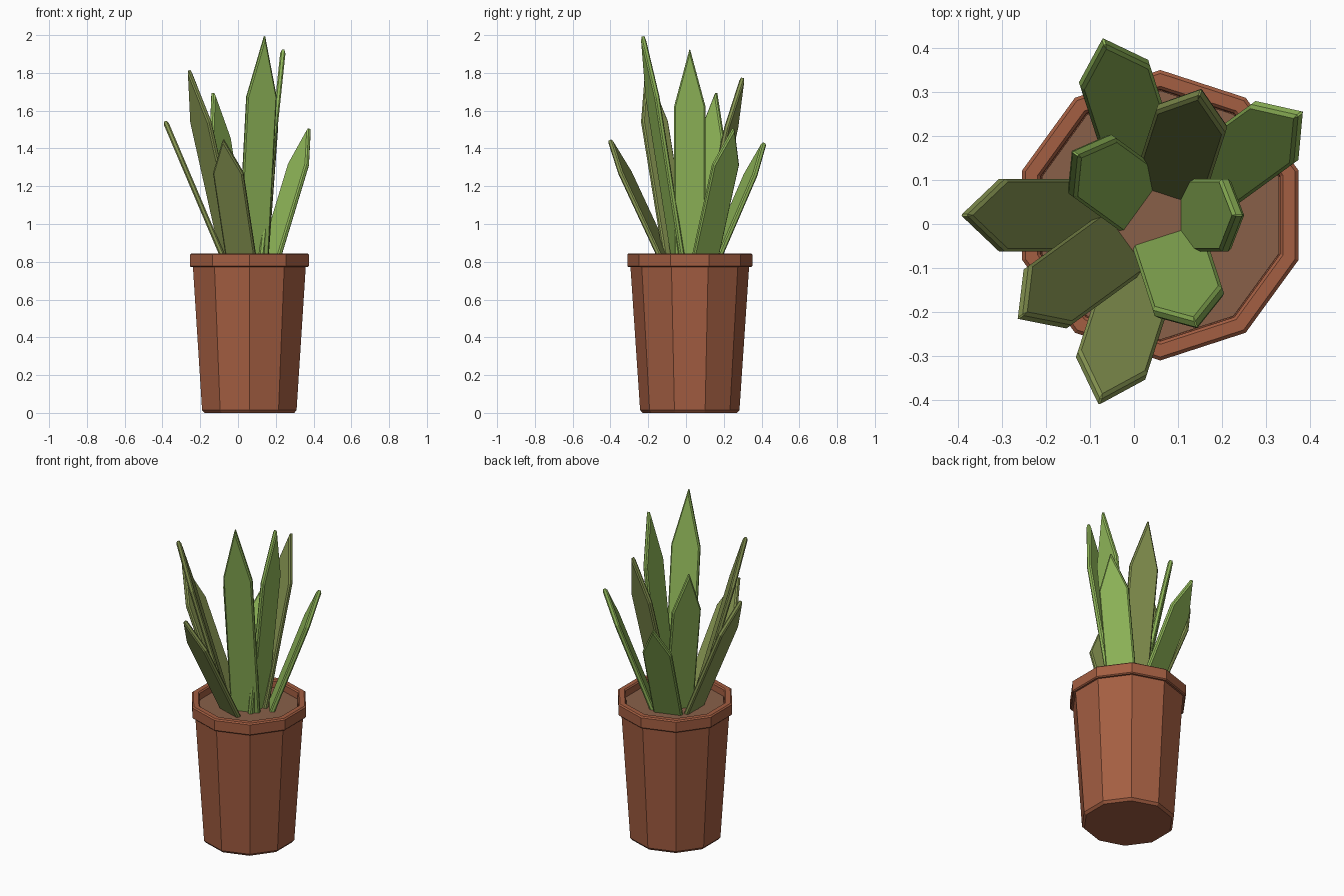
import bpy, bmesh
from math import sin, cos, pi, radians
from mathutils import Vector

cube = bpy.data.objects.get("Cube")
if cube:
    bpy.data.objects.remove(cube)

CENTRE = Vector((0.06, 0.02, 0))
SOIL_Z = 0.80
SIDES = 10


def material(name, rgb):
    m = bpy.data.materials.new(name)
    m.use_nodes = True
    m.diffuse_color = (*rgb, 1)
    m.node_tree.nodes["Principled BSDF"].inputs["Base Color"].default_value = (*rgb, 1)
    return m


terracotta = material("terracotta", (0.37, 0.112, 0.054))
earth = material("soil brown", (0.25, 0.117, 0.066))
green = material("leaf green", (0.28, 0.475, 0.10))
olive = material("leaf olive", (0.24, 0.30, 0.083))


def make_object(name, bm, mat):
    bmesh.ops.recalc_face_normals(bm, faces=bm.faces)
    mesh = bpy.data.meshes.new(name)
    bm.to_mesh(mesh)
    bm.free()
    mesh.materials.append(mat)
    obj = bpy.data.objects.new(name, mesh)
    bpy.context.collection.objects.link(obj)
    return obj


def ring(bm, radius, z):
    angles = [pi / 2 + 2 * pi * i / SIDES for i in range(SIDES)]
    return [bm.verts.new(CENTRE + Vector((radius * cos(a), radius * sin(a), z)))
            for a in angles]


def lathe(name, profile, mat):
    """Faceted solid of revolution, capped at both ends."""
    bm = bmesh.new()
    rings = [ring(bm, r, z) for r, z in profile]
    for low, high in zip(rings, rings[1:]):
        for i in range(SIDES):
            j = (i + 1) % SIDES
            bm.faces.new((low[i], low[j], high[j], high[i]))
    bm.faces.new(rings[0])
    bm.faces.new(rings[-1])
    return make_object(name, bm, mat)


# Tapered pot with an overhanging rim and hollow top
lathe("pot", [(0.25, 0), (0.263, 0.015), (0.314, 0.772), (0.325, 0.772),
              (0.331, 0.778), (0.331, 0.838), (0.323, 0.845), (0.294, 0.845),
              (0.287, 0.838), (0.285, 0.78)], terracotta)

# Soil disc
lathe("soil", [(0.284, 0.77), (0.284, SOIL_Z)], earth)


def leaf(name, angle, base_r, tip_r, tip_z, mat, width=0.166, thick=0.028):
    """Flat pointed blade leaning outwards in the given direction."""
    a = radians(angle)
    out = Vector((cos(a), sin(a), 0))
    side = Vector((-sin(a), cos(a), 0))
    base = CENTRE + out * base_r + Vector((0, 0, SOIL_Z - 0.01))
    along = CENTRE + out * tip_r + Vector((0, 0, tip_z)) - base
    normal = side.cross(along).normalized()
    half = width / 2
    outline = [(-half, 0), (half, 0), (half, 0.73), (0, 1), (-half, 0.73)]
    bm = bmesh.new()
    face = bm.faces.new([bm.verts.new(base + side * u + along * v - normal * thick / 2)
                         for u, v in outline])
    solid = bmesh.ops.extrude_face_region(bm, geom=[face])
    moved = [g for g in solid["geom"] if isinstance(g, bmesh.types.BMVert)]
    bmesh.ops.translate(bm, verts=moved, vec=normal * thick)
    obj = make_object(name, bm, mat)
    bevel = obj.modifiers.new("edge_chamfer", "BEVEL")
    bevel.width = 0.007
    bevel.segments = 1
    bevel.limit_method = "ANGLE"
    bevel.angle_limit = radians(30)


# Inner ring of tall leaves: tip radius, tip height, base radius, colour
inner = [(0.18, 1.93, 0.06, green), (0.295, 1.78, 0.06, olive),
         (0.24, 1.70, 0.06, green), (0.395, 1.82, 0.11, olive),
         (0.262, 2.0, 0.06, green)]
for i, (tip_r, tip_z, base_r, mat) in enumerate(inner):
    leaf(f"inner_leaf_{i + 1}", 72 * i, base_r, tip_r, tip_z, mat)

# Outer ring of shorter, wider-leaning leaves
outer = [(0.395, 1.51, green), (0.418, 1.435, green),
         (0.448, 1.55, olive), (0.448, 1.45, olive)]
for i, (tip_r, tip_z, mat) in enumerate(outer):
    leaf(f"outer_leaf_{i + 1}", 36 + 72 * i, 0.125, tip_r, tip_z, mat)
